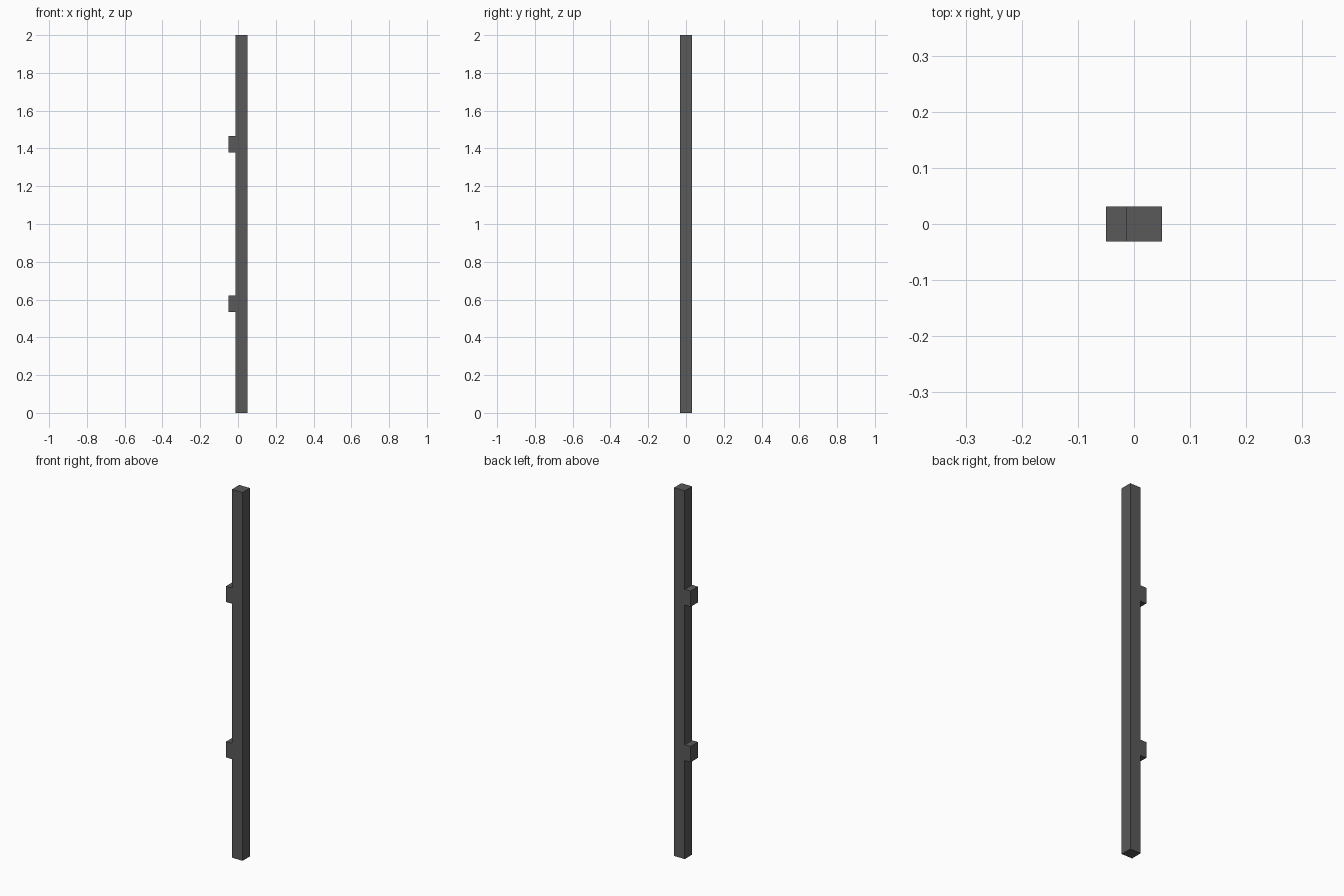
import bpy

if "Cube" in bpy.data.objects:
    bpy.data.objects.remove(bpy.data.objects["Cube"])

DEPTH = 0.063      # shared y thickness
LEFT, RIGHT = -0.0495, 0.0495
JOINT = -0.0145    # face where the mounts meet the bar

dark = bpy.data.materials.new("dark_grey")
dark.diffuse_color = (0.1, 0.1, 0.1, 1)
dark.use_nodes = True
dark.node_tree.nodes["Principled BSDF"].inputs["Base Color"].default_value = dark.diffuse_color


def box(name, x0, x1, z0, z1):
    bpy.ops.mesh.primitive_cube_add(size=1, location=((x0 + x1) / 2, 0, (z0 + z1) / 2))
    ob = bpy.context.object
    ob.name = name
    ob.scale = (x1 - x0, DEPTH, z1 - z0)
    bpy.ops.object.transform_apply(location=False, rotation=False, scale=True)
    ob.data.materials.append(dark)
    return ob


# Long upright grip bar
box("handle_bar", JOINT, RIGHT, 0, 2)

# Two mounting blocks, symmetric about mid-height
for name, side in (("lower_mount", -1), ("upper_mount", 1)):
    z = 1 + side * 0.422
    box(name, LEFT, JOINT, z - 0.043, z + 0.043)
